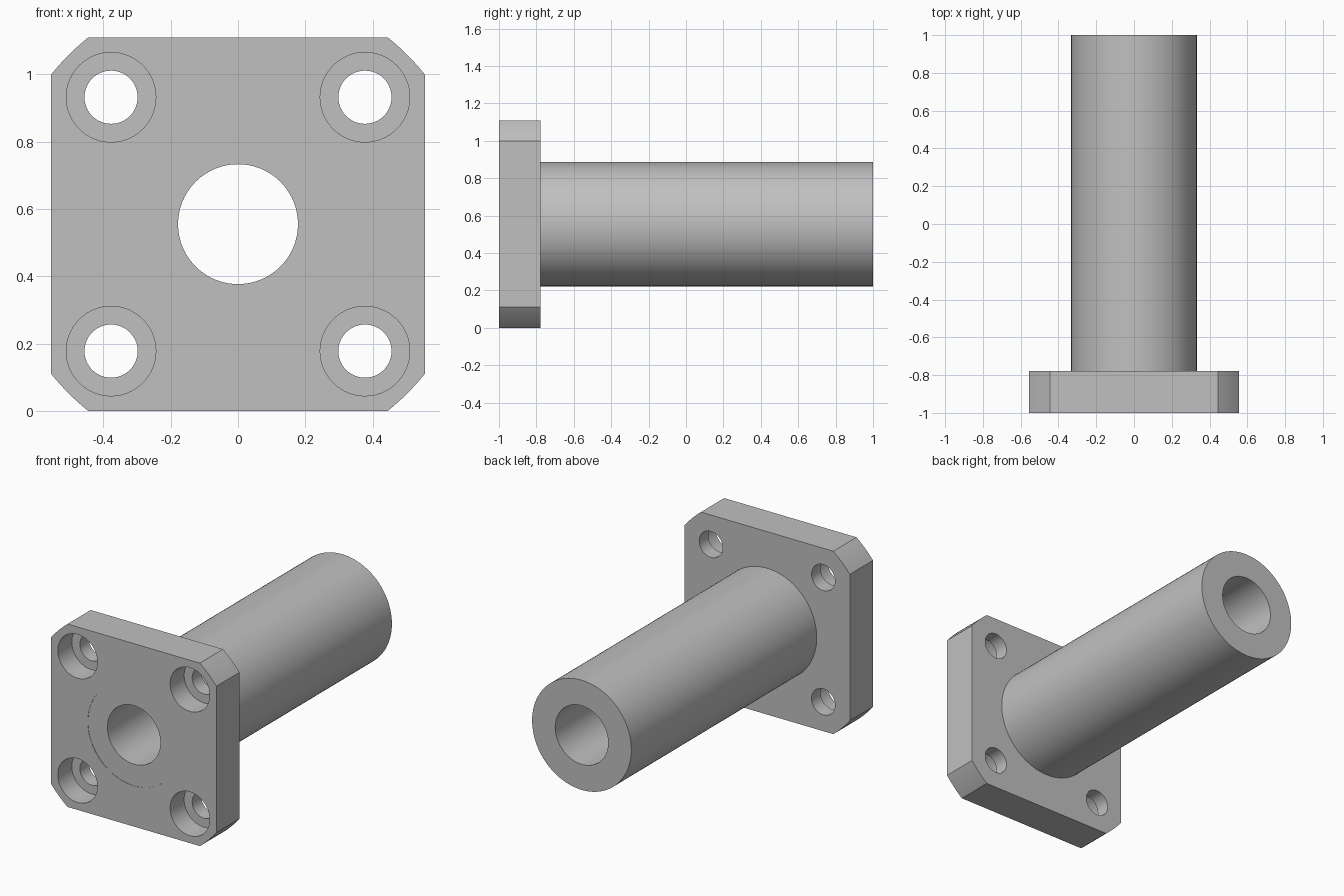
import bpy, bmesh, math
from mathutils import Matrix

default = bpy.data.objects.get("Cube")
if default:
    bpy.data.objects.remove(default, do_unlink=True)

HALF = 0.555           # half width of the square flange, also the axis height
CORNER = 0.711         # radius of the rounded-off flange corners
FRONT, FLANGE_BACK, BACK = -1.0, -0.778, 1.0
BOLT = 0.377           # bolt hole offset from the axis

steel = bpy.data.materials.new("grey_steel")
steel.use_nodes = True
colour = (0.53, 0.53, 0.53, 1)
steel.diffuse_color = colour
steel.node_tree.nodes["Principled BSDF"].inputs["Base Color"].default_value = colour


def add_object(name, bm):
    bmesh.ops.recalc_face_normals(bm, faces=bm.faces)
    mesh = bpy.data.meshes.new(name)
    bm.to_mesh(mesh)
    bm.free()
    mesh.materials.append(steel)
    obj = bpy.data.objects.new(name, mesh)
    bpy.context.collection.objects.link(obj)
    return obj


def rod(name, radius, y0, y1, x=0, z=0, sides=96):
    """Cylinder along y, placed relative to the bearing axis."""
    bm = bmesh.new()
    place = Matrix.Translation((x, (y0 + y1) / 2, HALF + z)) @ Matrix.Rotation(math.pi / 2, 4, 'X')
    bmesh.ops.create_cone(bm, cap_ends=True, segments=sides, radius1=radius,
                          radius2=radius, depth=y1 - y0, matrix=place)
    return add_object(name, bm)


def combine(target, tool, operation):
    mod = target.modifiers.new(operation, 'BOOLEAN')
    mod.operation, mod.solver, mod.object = operation, 'EXACT', tool
    bpy.context.view_layer.objects.active = target
    bpy.ops.object.modifier_apply(modifier=mod.name)
    bpy.data.objects.remove(tool, do_unlink=True)


# Flange plate: a square whose corners follow a circle around the axis
bm = bmesh.new()
start = math.acos(HALF / CORNER)
sweep = math.pi / 2 - 2 * start
outline = []
for corner in range(4):
    for step in range(9):
        a = corner * math.pi / 2 + start + sweep * step / 8
        outline.append(bm.verts.new((CORNER * math.cos(a), FRONT, HALF + CORNER * math.sin(a))))
face = bm.faces.new(outline)
grown = bmesh.ops.extrude_face_region(bm, geom=[face])["geom"]
bmesh.ops.translate(bm, vec=(0, FLANGE_BACK - FRONT, 0),
                    verts=[v for v in grown if isinstance(v, bmesh.types.BMVert)])
bearing = add_object("flanged_bushing", bm)

# Sleeve, hairline front step and through bore
combine(bearing, rod("sleeve", 0.333, FRONT + 0.1, BACK), 'UNION')
combine(bearing, rod("front_step", 0.308, FRONT - 0.1, FRONT + 0.002), 'DIFFERENCE')
combine(bearing, rod("bore", 0.178, FRONT - 0.2, BACK + 0.2), 'DIFFERENCE')

# Counterbored bolt holes
for x in (-BOLT, BOLT):
    for z in (-BOLT, BOLT):
        combine(bearing, rod("bolt_hole", 0.079, FRONT - 0.2, FLANGE_BACK + 0.1, x, z, 48), 'DIFFERENCE')
        combine(bearing, rod("counterbore", 0.133, FRONT - 0.1, FRONT + 0.135, x, z, 64), 'DIFFERENCE')

# Smooth round walls, crisp edges
bpy.ops.object.select_all(action='DESELECT')
bearing.select_set(True)
bpy.context.view_layer.objects.active = bearing
bpy.ops.object.shade_smooth_by_angle(angle=math.radians(25))
